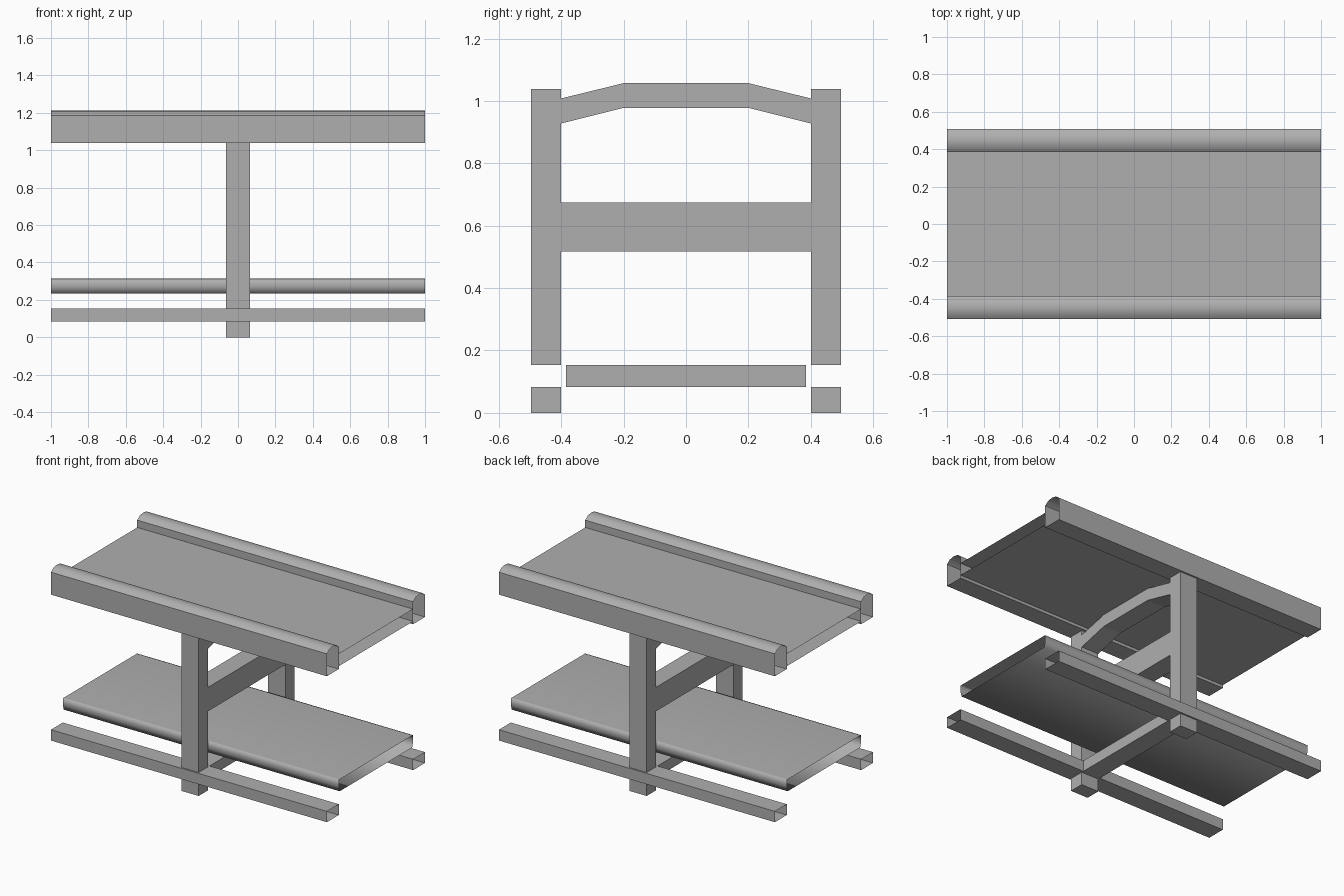
import bpy, bmesh, math

if "Cube" in bpy.data.objects:
    bpy.data.objects.remove(bpy.data.objects["Cube"])

GREY = bpy.data.materials.new("dark_grey")
GREY.diffuse_color = (0.43, 0.43, 0.43, 1)
GREY.use_nodes = True
GREY.node_tree.nodes["Principled BSDF"].inputs["Base Color"].default_value = GREY.diffuse_color


def loft(name, rings, cap_start=False, smooth=0):
    """Skin a list of closed rings; ends stay open unless cap_start is set."""
    bm = bmesh.new()
    loops = [[bm.verts.new(p) for p in ring] for ring in rings]
    n = len(loops[0])
    for a, b in zip(loops, loops[1:]):
        for i in range(n):
            j = (i + 1) % n
            bm.faces.new((a[i], a[j], b[j], b[i]))
    if cap_start:
        bm.faces.new(loops[0])
    bmesh.ops.recalc_face_normals(bm, faces=bm.faces)
    mesh = bpy.data.meshes.new(name)
    bm.to_mesh(mesh)
    bm.free()
    mesh.materials.append(GREY)
    ob = bpy.data.objects.new(name, mesh)
    bpy.context.collection.objects.link(ob)
    if smooth:
        bpy.ops.object.select_all(action='DESELECT')
        ob.select_set(True)
        bpy.context.view_layer.objects.active = ob
        bpy.ops.object.shade_smooth_by_angle(angle=math.radians(smooth))
    return ob


def rect(u0, u1, v0, v1):
    return [(u0, v0), (u1, v0), (u1, v1), (u0, v1)]


def along_x(name, profile, smooth=0):
    """Open-ended board running the full length, profile in (y, z)."""
    return loft(name, [[(x, y, z) for y, z in profile] for x in (-1, 1)], smooth=smooth)


def post(name, y0, y1, z0, z1, cap):
    ring = rect(-W, W, y0, y1)
    return loft(name, [[(x, y, z) for x, y in ring] for z in (z0, z1)], cap_start=cap)


def cross_beam(name, stations):
    """Beam across y; stations are (y, z_bottom, z_top)."""
    return loft(name, [[(x, y, z) for x, z in rect(-W, W, lo, hi)]
                       for y, lo, hi in stations])


W = 0.063                    # half width of posts and beams
IN, OUT = 0.385, 0.508       # inner and outer faces of the rails
MID, HALF = (IN + OUT) / 2, (OUT - IN) / 2

for side, s in (("front", -1), ("back", 1)):
    # rounded top rail
    prof = [(MID - HALF, 1.039), (MID + HALF, 1.039), (MID + HALF, 1.186),
            (MID + 0.035, 1.206), (MID, 1.212), (MID - 0.035, 1.206),
            (MID - HALF, 1.186)]
    along_x(side + "_top_rail", [(s * y, z) for y, z in prof], smooth=30)
    # lower rail
    along_x(side + "_lower_rail", rect(s * IN, s * OUT, 0.083, 0.154))
    # post, broken where the lower rail passes, with its foot below
    post(side + "_post", s * 0.4, s * 0.497, 0.154, 1.039, False)
    post(side + "_foot", s * 0.4, s * 0.497, 0.0, 0.083, True)

# table top, and hanging shelf with softly shaded long edges
along_x("table_top", rect(-IN, IN, 1.058, 1.138))
soft = 0.01
along_x("lower_shelf", [(-IN + soft, 0.235), (IN - soft, 0.235), (IN, 0.27),
                        (IN, 0.28), (IN, 0.312), (IN - soft, 0.313),
                        (-IN + soft, 0.313), (-IN, 0.312), (-IN, 0.28),
                        (-IN, 0.27)], smooth=89)

# beams joining the two sides
cross_beam("arched_beam", [(-0.4, 0.928, 1.008), (-0.2, 0.978, 1.057),
                           (0.2, 0.978, 1.057), (0.4, 0.928, 1.008)])
cross_beam("middle_beam", [(-0.4, 0.518, 0.675), (0.4, 0.518, 0.675)])
cross_beam("lower_beam", [(-IN, 0.083, 0.154), (IN, 0.083, 0.154)])
